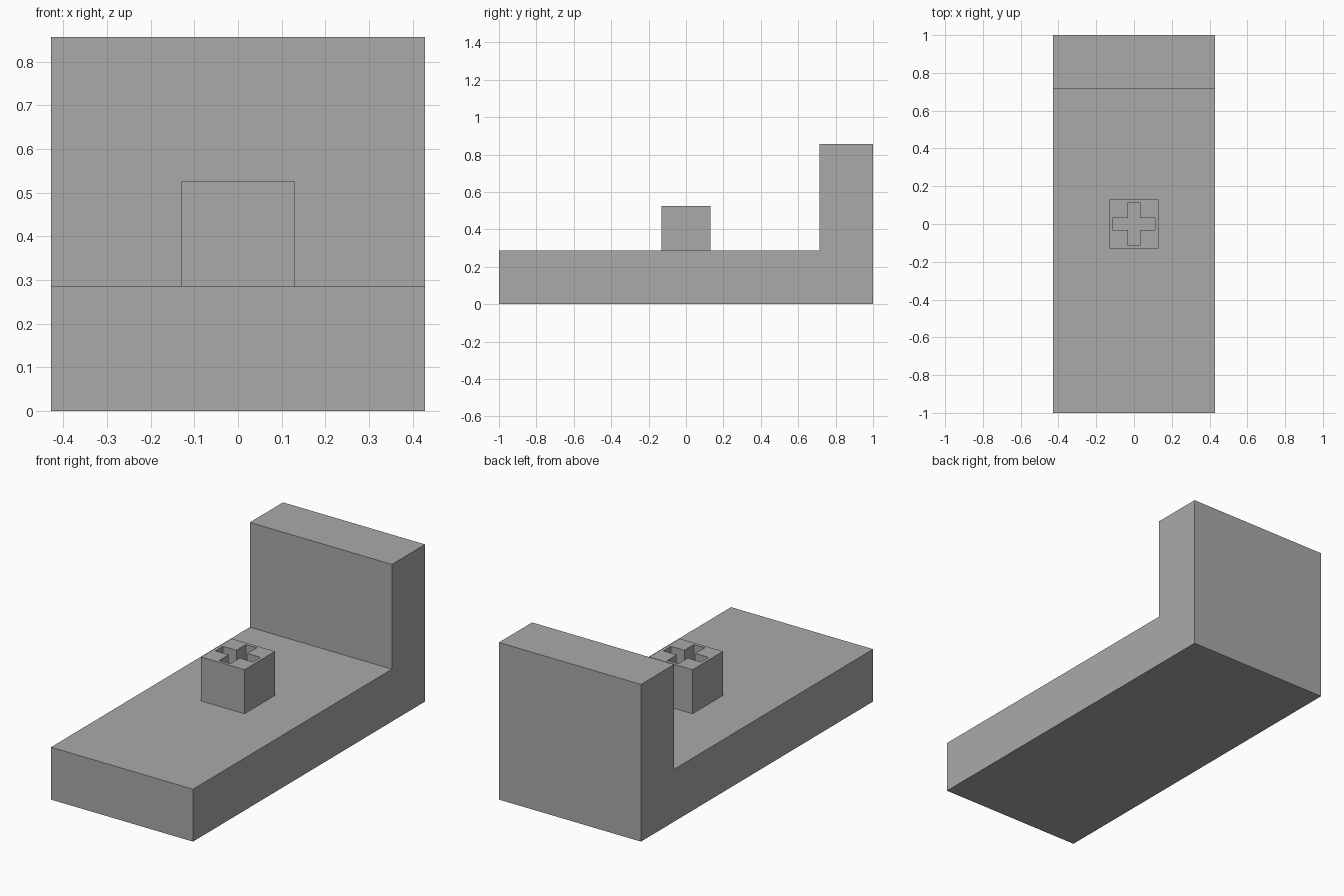
import bpy
import bmesh

cube = bpy.data.objects.get("Cube")
if cube:
    bpy.data.objects.remove(cube, do_unlink=True)

U = 2 / 7            # slab thickness, module of the whole part
HALF_W = 1.5 * U
POST, POST_TOP = 0.131, 0.526
ARM, SLOT = 0.114, 0.033
SOCKET_FLOOR = U

grey = bpy.data.materials.new("plain grey")
grey.use_nodes = True
colour = (0.4, 0.4, 0.4, 1)
grey.diffuse_color = colour
grey.node_tree.nodes["Principled BSDF"].inputs["Base Color"].default_value = colour


def finish(bm, name):
    bmesh.ops.recalc_face_normals(bm, faces=bm.faces)
    mesh = bpy.data.meshes.new(name)
    bm.to_mesh(mesh)
    bm.free()
    mesh.materials.append(grey)
    obj = bpy.data.objects.new(name, mesh)
    bpy.context.collection.objects.link(obj)
    return obj


def extrude(bm, points, offset):
    face = bm.faces.new([bm.verts.new(p) for p in points])
    result = bmesh.ops.extrude_face_region(bm, geom=[face], use_keep_orig=True)
    verts = [v for v in result["geom"] if isinstance(v, bmesh.types.BMVert)]
    bmesh.ops.translate(bm, verts=verts, vec=offset)


# L-shaped base with upright end wall
bm = bmesh.new()
profile = [(-1, 0), (1, 0), (1, 3 * U), (1 - U, 3 * U), (1 - U, U), (-1, U)]
extrude(bm, [(-HALF_W, y, z) for y, z in profile], (2 * HALF_W, 0, 0))
finish(bm, "base_with_end_wall")

# Square post
bm = bmesh.new()
square = [(-POST, -POST), (POST, -POST), (POST, POST), (-POST, POST)]
extrude(bm, [(x, y, U) for x, y in square], (0, 0, POST_TOP - U))
post = finish(bm, "socket_post")

# Cross-shaped socket cut into the post
bm = bmesh.new()
quarter = [(ARM, -SLOT), (ARM, SLOT), (SLOT, SLOT)]
cross = []
for turn in range(4):
    cross += quarter
    quarter = [(-y, x) for x, y in quarter]
extrude(bm, [(x, y, SOCKET_FLOOR - 0.01) for x, y in cross], (0, 0, 0.5))
cutter = finish(bm, "socket_cutter")
cutter.hide_render = True
cutter.hide_viewport = True
cutter.display_type = 'WIRE'

cut = post.modifiers.new("cross socket", 'BOOLEAN')
cut.operation = 'DIFFERENCE'
cut.solver = 'EXACT'
cut.object = cutter
